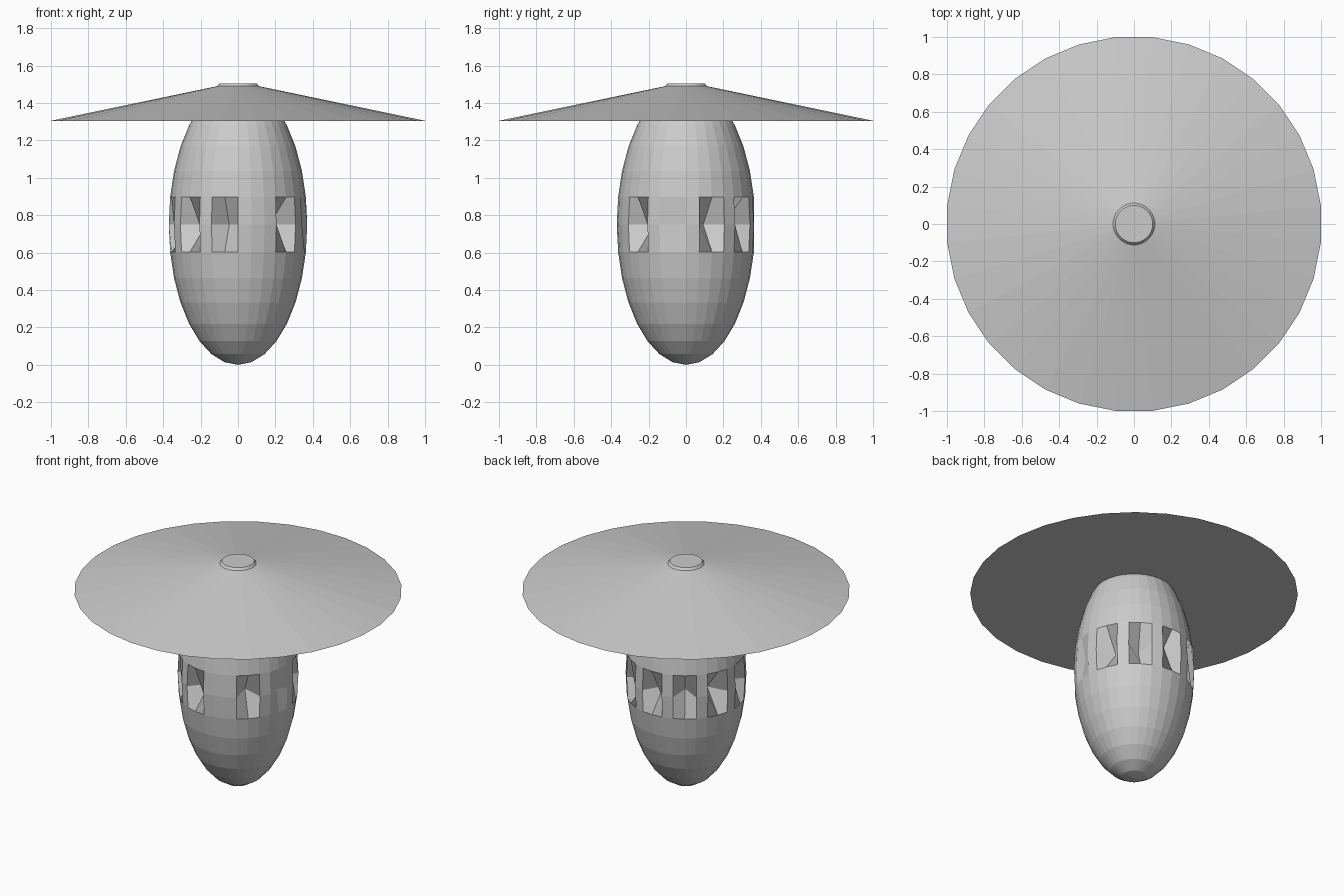
import bpy, bmesh, math

if "Cube" in bpy.data.objects:
    bpy.data.objects.remove(bpy.data.objects["Cube"])

R, H = 0.37, 0.75      # body radius and half height


def make_object(name, bm):
    mesh = bpy.data.meshes.new(name)
    bmesh.ops.recalc_face_normals(bm, faces=bm.faces)
    bm.to_mesh(mesh)
    bm.free()
    obj = bpy.data.objects.new(name, mesh)
    bpy.context.collection.objects.link(obj)
    return obj


# Egg-shaped body, flat-shaded
bm = bmesh.new()
bmesh.ops.create_uvsphere(bm, u_segments=32, v_segments=16, radius=1)
for v in bm.verts:
    v.co.x *= R
    v.co.y *= R
    v.co.z = v.co.z * H + H

# Ten window dents: the middle vertex of each 2x2 patch is pushed inward
equator = [v for v in bm.verts if abs(v.co.z - H) < 0.01]
for k in range(10):
    a = math.radians(45 + 33.75 * k)
    x, y = R * math.sin(a), -R * math.cos(a)
    v = min(equator, key=lambda p: (p.co.x - x) ** 2 + (p.co.y - y) ** 2)
    depth = 0.03 if k == 1 else 0.13
    s = (R - depth) / R
    v.co.x *= s
    v.co.y *= s
make_object("body", bm)

# Wide conical roof with a flat underside and a small raised flat top
bm = bmesh.new()
profile = [(1.004, 1.305), (0.112, 1.49), (0.10, 1.505)]
n = 32
rings = []
for r, z in profile:
    rings.append([bm.verts.new((r * math.cos((i + 0.5) * math.tau / n),
                                r * math.sin((i + 0.5) * math.tau / n), z))
                  for i in range(n)])
for lo, hi in zip(rings, rings[1:]):
    for i in range(n):
        j = (i + 1) % n
        bm.faces.new((lo[i], lo[j], hi[j], hi[i]))
bm.faces.new(rings[0][::-1])
bm.faces.new(rings[-1])
make_object("roof", bm)
